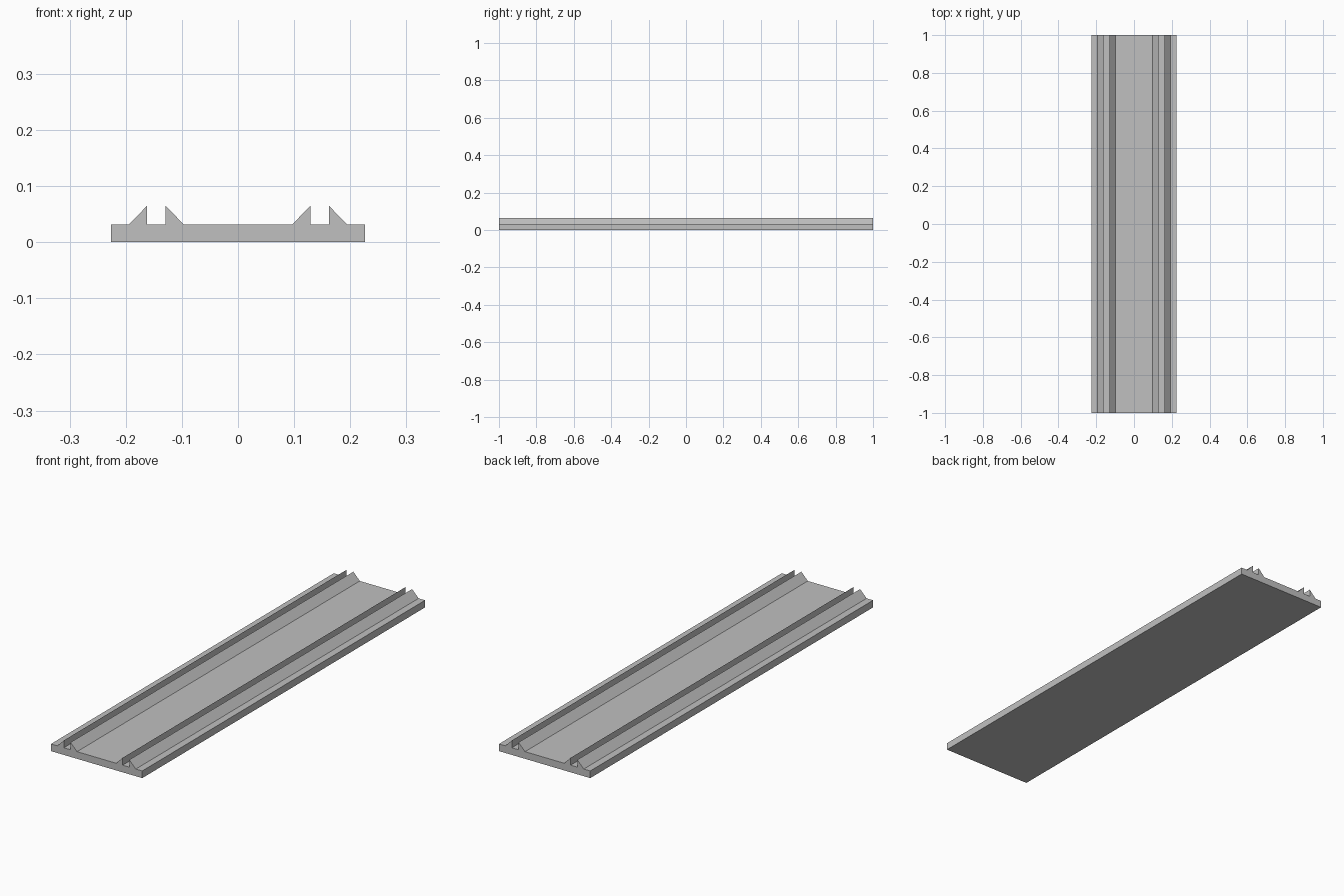
import bpy
import bmesh
from mathutils import Vector

cube = bpy.data.objects.get("Cube")
if cube:
    bpy.data.objects.remove(cube, do_unlink=True)

# Main dimensions
LENGTH = 2.0
HALF_WIDTH = 0.226
BASE_TOP = 0.032
RIDGE_TOP = 0.065
RIDGE_FEET = (0.097, 0.129, 0.162, 0.194)

# Single plain grey
grey = bpy.data.materials.new("plain_grey")
grey.use_nodes = True
colour = (0.53, 0.53, 0.53, 1.0)
grey.diffuse_color = colour
grey.node_tree.nodes["Principled BSDF"].inputs["Base Color"].default_value = colour


def extrude_profile(name, profile):
    """Sweep a closed x-z outline along the whole length in y."""
    bm = bmesh.new()
    outline = [bm.verts.new((x, -LENGTH / 2, z)) for x, z in profile]
    cap = bm.faces.new(outline)
    swept = bmesh.ops.extrude_face_region(bm, geom=[cap], use_keep_orig=True)
    verts = [g for g in swept["geom"] if isinstance(g, bmesh.types.BMVert)]
    bmesh.ops.translate(bm, verts=verts, vec=Vector((0, LENGTH, 0)))
    bmesh.ops.recalc_face_normals(bm, faces=bm.faces)
    mesh = bpy.data.meshes.new(name)
    bm.to_mesh(mesh)
    bm.free()
    mesh.materials.append(grey)
    obj = bpy.data.objects.new(name, mesh)
    bpy.context.collection.objects.link(obj)
    return obj


# Flat base with a pair of sloped ridges around each groove
inner_foot, inner_peak, outer_peak, outer_foot = RIDGE_FEET
left_half = [
    (inner_foot, BASE_TOP),
    (inner_peak, RIDGE_TOP),
    (inner_peak, BASE_TOP),
    (outer_peak, BASE_TOP),
    (outer_peak, RIDGE_TOP),
    (outer_foot, BASE_TOP),
    (HALF_WIDTH, BASE_TOP),
    (HALF_WIDTH, 0.0),
]
right_half = [(-x, z) for x, z in reversed(left_half)]
extrude_profile("grooved_track", left_half + right_half)
